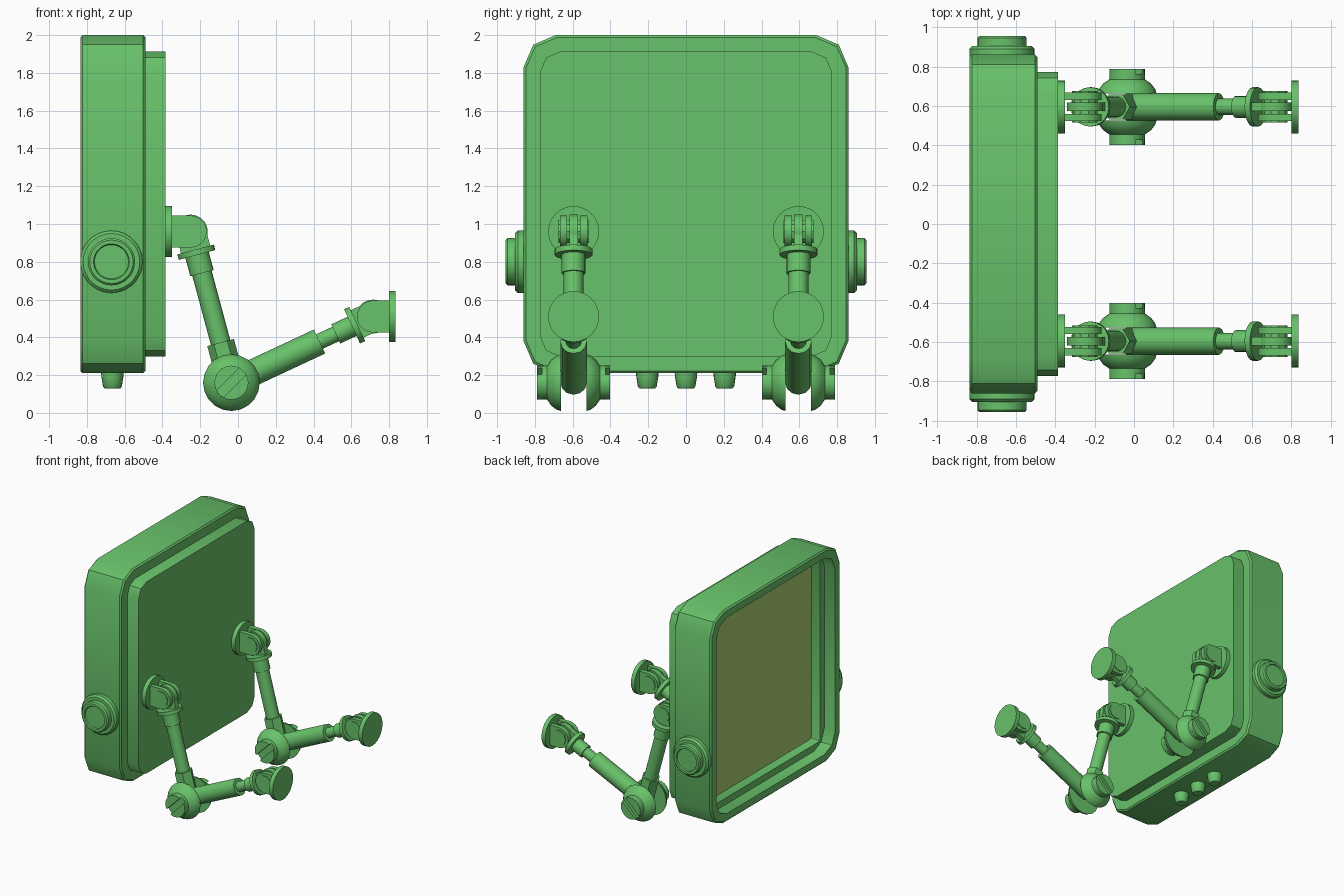
import bpy, bmesh
from math import cos, sin, pi, radians
from mathutils import Vector

old = bpy.data.objects.get("Cube")
if old:
    bpy.data.objects.remove(old)


def material(name, rgb):
    m = bpy.data.materials.new(name)
    m.use_nodes = True
    m.diffuse_color = (*rgb, 1)
    m.node_tree.nodes["Principled BSDF"].inputs["Base Color"].default_value = (*rgb, 1)
    return m


GREEN = material("body_green", (0.14, 0.54, 0.145))
OLIVE = material("screen_olive", (0.40, 0.62, 0.17))
parts = []


def finish(name, bm, mats=(GREEN,)):
    bmesh.ops.recalc_face_normals(bm, faces=bm.faces)
    mesh = bpy.data.meshes.new(name)
    bm.to_mesh(mesh)
    bm.free()
    for m in mats:
        mesh.materials.append(m)
    ob = bpy.data.objects.new(name, mesh)
    bpy.context.collection.objects.link(ob)
    parts.append(ob)
    return ob


def loft(bm, loops):
    """Skin a list of equal-sized loops and cap both ends; returns the last cap."""
    rings = [[bm.verts.new(p) for p in loop] for loop in loops]
    n = len(rings[0])
    for a, b in zip(rings, rings[1:]):
        for i in range(n):
            j = (i + 1) % n
            bm.faces.new((a[i], a[j], b[j], b[i]))
    bm.faces.new(rings[0])
    return bm.faces.new(rings[-1])


def revolve(name, origin, axis, profile, sides=20):
    """Turn (radius, distance) pairs around an axis."""
    origin, axis = Vector(origin), Vector(axis).normalized()
    turn = Vector((0, 0, 1)).rotation_difference(axis)
    bm = bmesh.new()
    loft(bm, [[origin + turn @ Vector((r * cos(2 * pi * i / sides),
                                       r * sin(2 * pi * i / sides), d))
               for i in range(sides)] for r, d in profile])
    return finish(name, bm)


def prism(name, outline, y0, y1):
    """Extrude an (x, z) outline along y."""
    bm = bmesh.new()
    loft(bm, [[(x, y, z) for x, z in outline] for y in (y0, y1)])
    return finish(name, bm)


def panel_loop(x, inset, cut):
    """Rectangle across the panel with two-step chamfered corners."""
    hy, hz, mid = 0.86 - inset, 0.895 - inset, 0.3 * cut
    quarter = [(hy, hz - cut), (hy - mid, hz - mid), (hy - cut, hz)]
    pts = quarter + [(-y, z) for y, z in reversed(quarter)]
    pts += [(-y, -z) for y, z in pts]
    return [(x, y, z + 1.105) for y, z in pts]


# Case: outer shell, rim, stepped recess and screen in one skin
bm = bmesh.new()
screen = loft(bm, [panel_loop(*p) for p in (
    (-0.49, 0.012, 0.165), (-0.502, 0, 0.17), (-0.823, 0, 0.17), (-0.835, 0.012, 0.165),
    (-0.835, 0.07, 0.14), (-0.735, 0.07, 0.14), (-0.735, 0.125, 0.02), (-0.655, 0.125, 0.02))])
screen.material_index = 1
finish("case", bm, (GREEN, OLIVE))

# Raised back plate
bm = bmesh.new()
loft(bm, [panel_loop(x, 0.088, 0.105) for x in (-0.495, -0.385)])
finish("back_plate", bm)

# Side knobs
for side in (-1, 1):
    revolve("side_knob", (-0.67, side * 0.85, 0.80), (0, side, 0),
            [(0.165, 0), (0.165, 0.04), (0.15, 0.055), (0.125, 0.055), (0.125, 0.095),
             (0.115, 0.105), (0.095, 0.105), (0.09, 0.095)], 28)

# Bottom buttons
for y in (-0.205, 0, 0.205):
    revolve("bottom_button", (-0.665, y, 0.215), (0, 0, -1),
            [(0.06, 0), (0.058, 0.025), (0.05, 0.075), (0.042, 0.085)])


def hinge(label, y, pivot, wall):
    """Round foot, forked lugs, tongue and pin; wall is the foot's outer x."""
    px, pz = pivot
    s = 1 if wall > px else -1
    revolve(label + "_foot", (wall, y, pz), (-s, 0, 0), [(0.135, 0), (0.135, 0.035)], 24)
    arc = [(px - s * 0.085 * cos(a), pz + 0.085 * sin(a))
           for a in (radians(-90 + 18 * i) for i in range(11))]
    root = wall - s * 0.03
    outline = arc + [(root, pz + 0.085), (root, pz - 0.085)]
    for side in (-1, 1):
        prism(label + "_lug", outline, y + side * 0.035, y + side * 0.073)
    revolve(label + "_tongue", (px, y - 0.022, pz), (0, 1, 0), [(0.09, 0), (0.09, 0.044)])
    revolve(label + "_pin", (px, y - 0.08, pz), (0, 1, 0), [(0.065, 0), (0.065, 0.16)], 10)


ELBOW = (-0.035, 0.16)
UPPER = (-0.25, 0.96)
LOWER = (0.715, 0.51)


def arm(name, y, tip, sections):
    """Stack of rods along the line from elbow to tip: (radius, start, end, sides)."""
    axis = (tip[0] - ELBOW[0], 0, tip[1] - ELBOW[1])
    for part, r, a, b, sides in sections:
        revolve(name + "_" + part, (ELBOW[0], y, ELBOW[1]), axis, [(r, a), (r, b)], sides)
    # Tongue root between flange and pivot
    d = Vector((axis[0], axis[2])).normalized()
    n = Vector((-d.y, d.x)) * 0.08
    p, q = Vector(tip), Vector(tip) - d * 0.1
    prism(name + "_tongue_root", [p + n, q + n, q - n, p - n], y - 0.022, y + 0.022)


for y in (-0.595, 0.595):
    hinge("upper_hinge", y, UPPER, -0.385)
    hinge("lower_hinge", y, LOWER, 0.835)
    arm("upper_arm", y, UPPER, [
        ("collar", 0.073, 0, 0.22, 6), ("shaft", 0.053, 0.1, 0.62, 16),
        ("sleeve", 0.064, 0.6, 0.705, 16), ("flange", 0.1, 0.70, 0.73, 20)])
    arm("lower_arm", y, LOWER, [
        ("sleeve", 0.07, 0, 0.515, 12), ("shaft", 0.042, 0.5, 0.62, 12),
        ("socket", 0.056, 0.61, 0.71, 16), ("flange", 0.1, 0.705, 0.735, 20)])

    # Elbow joint: two domed halves with slotted end caps
    for side in (-1, 1):
        revolve("elbow_dome", (ELBOW[0], y, ELBOW[1]), (0, side, 0),
                [(0.15, 0.068), (0.143, 0.09), (0.122, 0.118), (0.09, 0.14), (0.09, 0.168)])
        for turn in (45, 225):
            start = radians(turn + 16)
            sweep = radians(148)
            half = [(ELBOW[0] + 0.09 * cos(start + sweep * i / 10),
                     ELBOW[1] + 0.09 * sin(start + sweep * i / 10)) for i in range(11)]
            prism("elbow_slotted_cap", half, y + side * 0.165, y + side * 0.193)

# Smooth round surfaces, keep hard edges
bpy.ops.object.select_all(action='DESELECT')
for ob in parts:
    ob.select_set(True)
bpy.context.view_layer.objects.active = parts[0]
bpy.ops.object.shade_smooth_by_angle(angle=radians(32))
bpy.ops.object.select_all(action='DESELECT')
